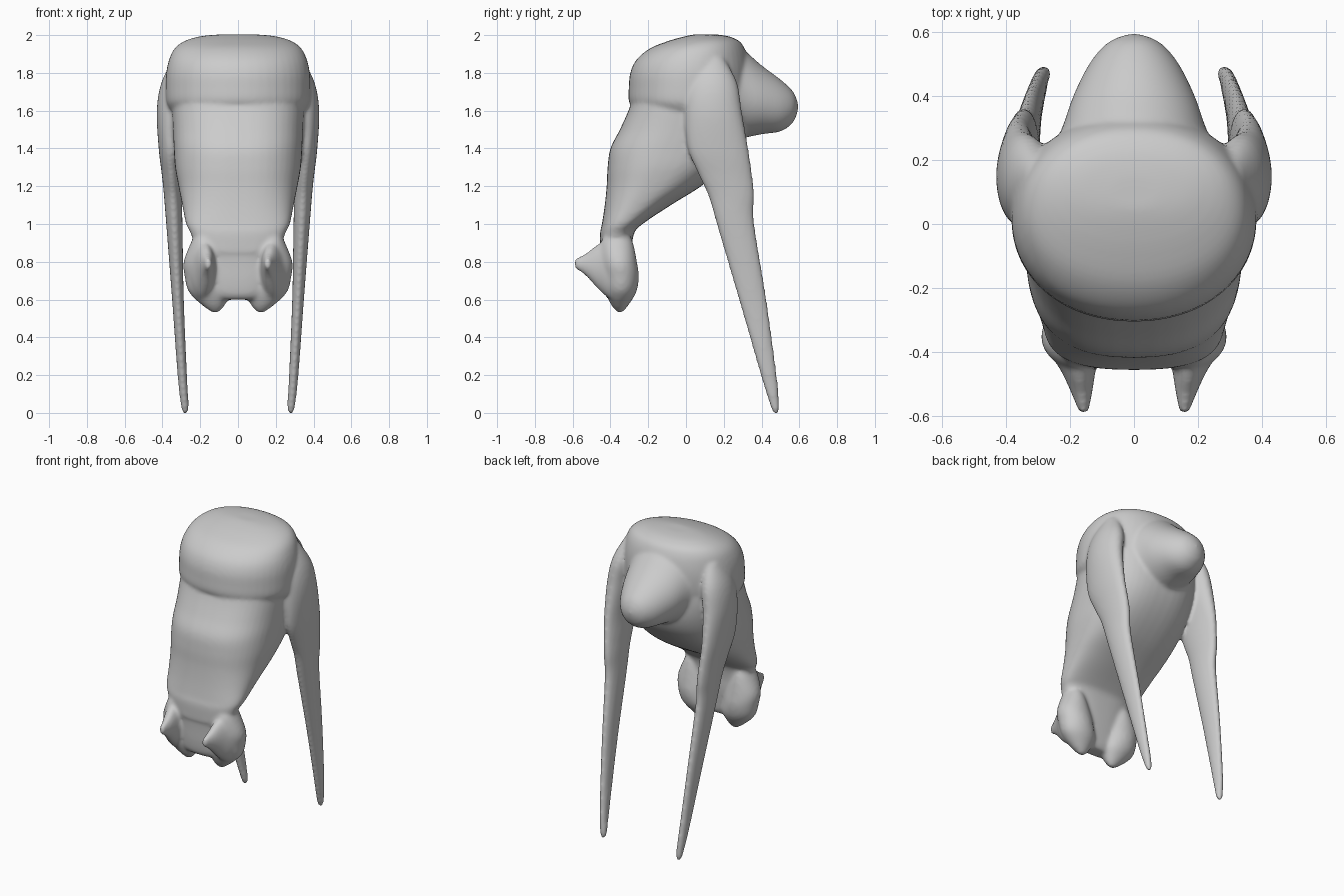
import bpy, bmesh, math

bm = bmesh.new()


def interp(rings, steps=5):
    """Catmull-Rom subdivision of a list of section tuples."""
    out = []
    for i in range(len(rings) - 1):
        p0, p1 = rings[max(i - 1, 0)], rings[i]
        p2, p3 = rings[i + 1], rings[min(i + 2, len(rings) - 1)]
        for s in range(steps):
            t = s / steps
            out.append([0.5 * (2 * b + (c - a) * t + (2 * a - 5 * b + 4 * c - d) * t * t
                               + (3 * b - a - 3 * c + d) * t ** 3)
                        for a, b, c, d in zip(p0, p1, p2, p3)])
    return out + [list(rings[-1])]


def loft(rings, axis='Z', n=2.0, sx=1, seg=48):
    """Sections: (position on axis, centre x, other centre, half x, other half)."""
    loops = []
    for p, cx, co, hx, ho in interp(rings):
        loop = []
        for k in range(seg):
            a = 2 * math.pi * k / seg
            c, s = math.cos(a), math.sin(a)
            x = sx * (cx + hx * math.copysign(abs(c) ** (2 / n), c))
            o = co + ho * math.copysign(abs(s) ** (2 / n), s)
            loop.append(bm.verts.new((x, o, p) if axis == 'Z' else (x, p, o)))
        loops.append(loop)
    for a, b in zip(loops, loops[1:]):
        for k in range(seg):
            j = (k + 1) % seg
            bm.faces.new((a[k], a[j], b[j], b[k]))
    bm.faces.new(loops[0])
    bm.faces.new(loops[-1])


def spans(rows):
    """(position, half x, low, high) -> centred section."""
    return [(p, 0, (lo + hi) / 2, hx, (hi - lo) / 2) for p, hx, lo, hi in rows]


# torso and neck, leaning forward and down
loft(spans([(0.85, .22, -.455, -.29), (0.95, .25, -.455, -.275), (1.0, .275, -.445, -.23),
            (1.1, .295, -.43, -.08), (1.2, .315, -.42, .08), (1.3, .333, -.415, .20),
            (1.4, .34, -.40, .28), (1.5, .345, -.35, .32), (1.6, .35, -.305, .33),
            (1.7, .35, -.27, .32)]), n=2.5)

# domed cap on top
loft(spans([(1.61, .365, -.275, .32), (1.65, .38, -.303, .33), (1.72, .383, -.303, .34),
            (1.8, .38, -.295, .34), (1.87, .365, -.262, .33), (1.93, .335, -.19, .31),
            (1.97, .28, -.09, .28), (1.995, .19, 0, .22), (2.004, .08, .05, .15)]), n=2.1)

# rounded lump at the rear
loft(spans([(0.1, .30, 1.45, 1.98), (0.2, .27, 1.44, 1.98), (0.3, .225, 1.455, 1.925),
            (0.4, .19, 1.475, 1.84), (0.5, .14, 1.49, 1.765), (0.56, .09, 1.53, 1.71),
            (0.585, .045, 1.575, 1.665), (0.594, .01, 1.61, 1.63)]), axis='Y')

# muzzle between the lobes
loft(spans([(0.92, .235, -.455, -.29), (0.8, .20, -.445, -.29), (0.7, .18, -.44, -.30),
            (0.63, .15, -.43, -.31), (0.6, .10, -.41, -.33)]), n=2.5)

for sx in (1, -1):
    # lower lobe of the muzzle
    loft([(.97, .18, -.36, .04, .05), (.9, .18, -.365, .07, .085), (.8, .18, -.355, .108, .095),
          (.72, .17, -.345, .112, .095), (.64, .15, -.345, .11, .082), (.57, .13, -.35, .06, .045),
          (.53, .12, -.35, .015, .012)], sx=sx)
    # pointed ridge at the front of the muzzle
    loft([(-.36, .19, .75, .08, .17), (-.42, .182, .76, .068, .145), (-.47, .172, .775, .05, .115),
          (-.53, .163, .785, .032, .06), (-.59, .157, .79, .014, .024)], axis='Y', sx=sx)
    # long tapering leg
    loft([(1.88, .30, .14, .04, .06), (1.75, .33, .14, .075, .13), (1.6, .355, .145, .075, .15),
          (1.4, .362, .17, .058, .16), (1.25, .352, .212, .05, .14), (1.15, .345, .24, .047, .122),
          (1.0, .337, .262, .043, .10), (.6, .318, .353, .031, .074), (.2, .295, .438, .025, .043),
          (.04, .282, .47, .021, .025), (-.004, .28, .476, .011, .013)], sx=sx)

bmesh.ops.recalc_face_normals(bm, faces=bm.faces)
mesh = bpy.data.meshes.new("creature_body")
bm.to_mesh(mesh)
bm.free()
body = bpy.data.objects.new("creature_body", mesh)
bpy.context.collection.objects.link(body)

# fuse all parts into one smooth skin
fuse = body.modifiers.new("fuse", 'REMESH')
fuse.mode = 'VOXEL'
fuse.voxel_size = 0.011
fuse.use_smooth_shade = True
soften = body.modifiers.new("soften", 'SMOOTH')
soften.factor = 0.5
soften.iterations = 8
